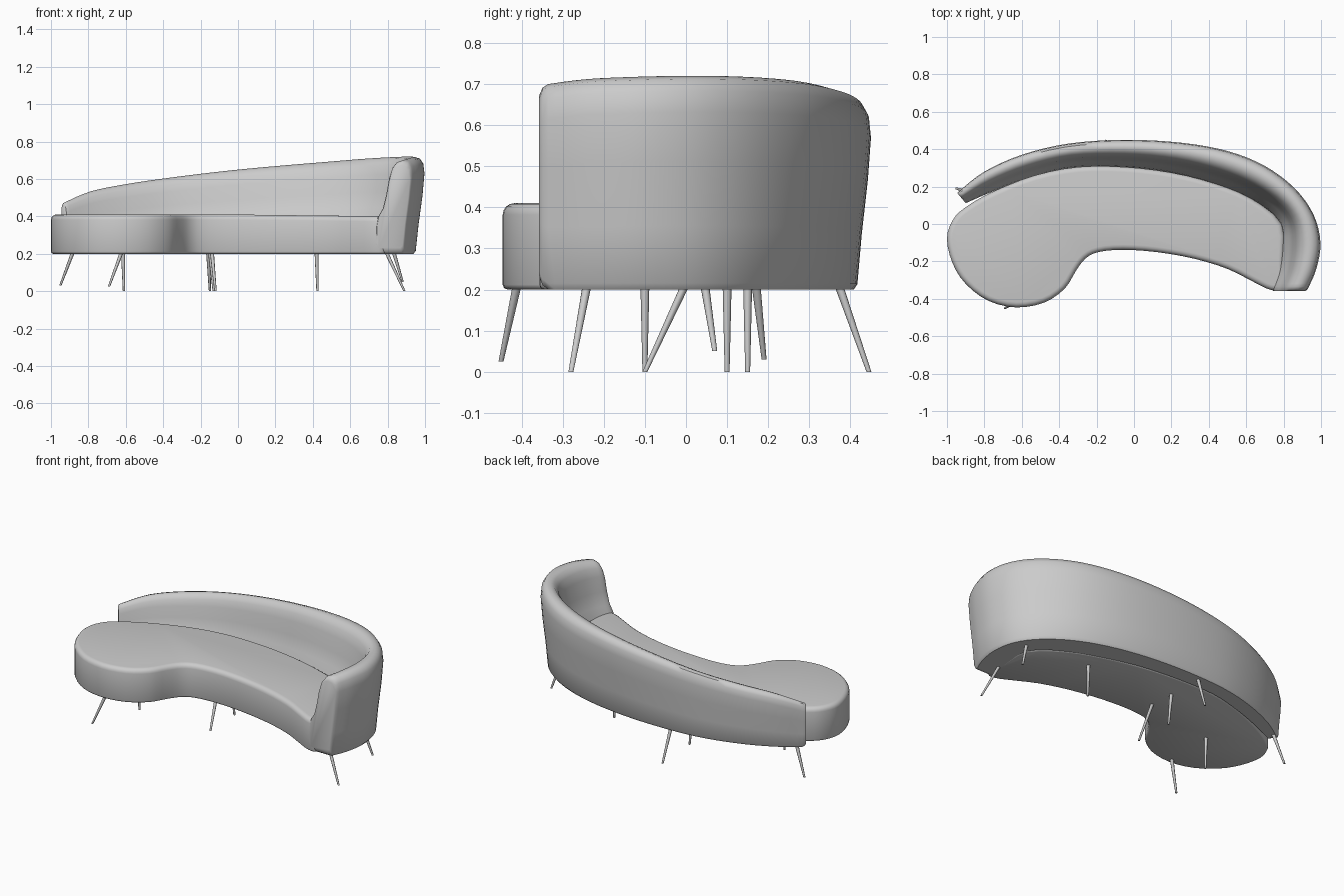
import bpy, bmesh, math
from mathutils import Vector

if "Cube" in bpy.data.objects:
    bpy.data.objects.remove(bpy.data.objects["Cube"])


def spline(points, steps, closed=False):
    """Catmull-Rom resampling of points of any dimension."""
    pts = [Vector(p) for p in points]
    n = len(pts)
    get = (lambda i: pts[i % n]) if closed else (lambda i: pts[max(0, min(n - 1, i))])
    out = []
    for i in range(n if closed else n - 1):
        a, b, c, d = (get(i + k) for k in (-1, 0, 1, 2))
        for s in range(steps):
            t = s / steps
            out.append(0.5 * (2 * b + (c - a) * t + (2 * a - 5 * b + 4 * c - d) * t * t
                              + (3 * b - a - 3 * c + d) * t ** 3))
    if not closed:
        out.append(pts[-1])
    return out


def finish(name, bm, angle):
    bmesh.ops.recalc_face_normals(bm, faces=bm.faces[:])
    mesh = bpy.data.meshes.new(name)
    bm.to_mesh(mesh)
    bm.free()
    ob = bpy.data.objects.new(name, mesh)
    bpy.context.collection.objects.link(ob)
    bpy.ops.object.select_all(action='DESELECT')
    ob.select_set(True)
    bpy.context.view_layer.objects.active = ob
    bpy.ops.object.shade_smooth_by_angle(angle=math.radians(angle))
    return ob


# Seat: kidney outline, extruded with softened rims
outline = [(-1, -.08), (-.97, -.21), (-.9, -.32), (-.78, -.41), (-.63, -.446), (-.48, -.42),
           (-.37, -.345), (-.31, -.25), (-.26, -.185), (-.19, -.15), (-.06, -.138), (.12, -.15),
           (.32, -.185), (.5, -.24), (.64, -.31), (.73, -.352), (.79, -.34), (.8, -.2),
           (.79, 0), (.62, .14), (.42, .22), (.2, .275), (-.05, .305), (-.3, .305),
           (-.53, .26), (-.75, .175), (-.9, .09), (-.97, .02)]
bm = bmesh.new()
base = bm.faces.new([bm.verts.new((p.x, p.y, .2)) for p in spline(outline, 3, True)])
top = bmesh.ops.extrude_face_region(bm, geom=[base], use_keep_orig=True)
for v in [g for g in top['geom'] if isinstance(g, bmesh.types.BMVert)]:
    v.co.z = .41 - .012 * max(0, v.co.x)
bm.normal_update()
rim = [e for e in bm.edges if e.verts[0].co.z > .3 and e.verts[1].co.z > .3]
bmesh.ops.bevel(bm, geom=rim, offset=.028, segments=4, profile=.5, affect='EDGES')
rim = [e for e in bm.edges if e.verts[0].co.z < .21 and e.verts[1].co.z < .21]
bmesh.ops.bevel(bm, geom=rim, offset=.012, segments=2, profile=.5, affect='EDGES')
finish("seat", bm, 50)

# Backrest: stations of outer xy, inner xy, height; it wraps round into the right arm
stations = [(-.93, .18, -.88, .12, .48), (-.8, .28, -.74, .18, .535), (-.6, .37, -.54, .25, .575),
            (-.35, .43, -.32, .3, .61), (-.05, .45, -.05, .3, .645), (.25, .435, .2, .27, .672),
            (.5, .39, .42, .21, .692), (.7, .31, .6, .14, .708), (.86, .19, .73, .06, .717),
            (.96, .05, .785, -.02, .72), (.997, -.1, .785, -.13, .718),
            (.975, -.24, .77, -.24, .712), (.935, -.335, .735, -.335, .7)]
# Cross-section: (outer-to-inner fraction, height fraction)
section = [(.28, 0), (.22, .03), (.15, .3), (.05, .6), (0, .83), (.03, .93), (.12, .985), (.27, 1),
           (.42, .98), (.54, .92), (.62, .82), (.7, .64), (.8, .48), (.94, .38), (1, .25),
           (1, .06), (.94, 0)]
rings = []
for s in spline([Vector(s) for s in stations], 4):
    ox, oy, ix, iy, h = s
    rings.append([Vector((ox + (ix - ox) * t, oy + (iy - oy) * t, .2 + (h - .2) * f))
                  for t, f in section])


def rounded_end(ring, direction):
    """Shrinking copies of the end ring that soften the cap."""
    c = sum(ring, Vector()) / len(ring)
    return [[c + (p - c) * k + direction * d for p in ring]
            for k, d in ((.96, .014), (.88, .022))]


left = rounded_end(rings[0], Vector((-.8, -.5, 0)))
right = rounded_end(rings[-1], Vector((-.25, -1, 0)))
rings = left[::-1] + rings + right
bm = bmesh.new()
loops = [[bm.verts.new(p) for p in r] for r in rings]
n = len(section)
for a, b in zip(loops, loops[1:]):
    for i in range(n):
        j = (i + 1) % n
        bm.faces.new((a[i], a[j], b[j], b[i]))
bm.faces.new(loops[0])
bm.faces.new(loops[-1])
finish("backrest", bm, 45)

# Legs: thin tapered splayed pegs, from top xy to foot xyz
legs = [((-.88, .17), (-.95, .19, .03)), ((-.62, -.41), (-.69, -.45, .025)),
        ((-.615, -.1), (-.61, -.1, 0)), ((-.16, .37), (-.15, .445, 0)),
        ((-.14, 0), (-.12, -.1, 0)), ((-.15, .15), (-.13, .15, 0)),
        ((.42, .1), (.425, .1, 0)), ((.83, .045), (.88, .07, .05)),
        ((.79, -.24), (.89, -.28, 0))]
for k, (head, foot) in enumerate(legs):
    a, b = Vector((*head, .215)), Vector(foot)
    bm = bmesh.new()
    bmesh.ops.create_cone(bm, cap_ends=True, segments=8, radius1=.006, radius2=.011, depth=1)
    for v in bm.verts:
        centre = a if v.co.z > 0 else b
        v.co = centre + Vector((v.co.x, v.co.y, 0))
    finish(f"leg_{k + 1}", bm, 50)
